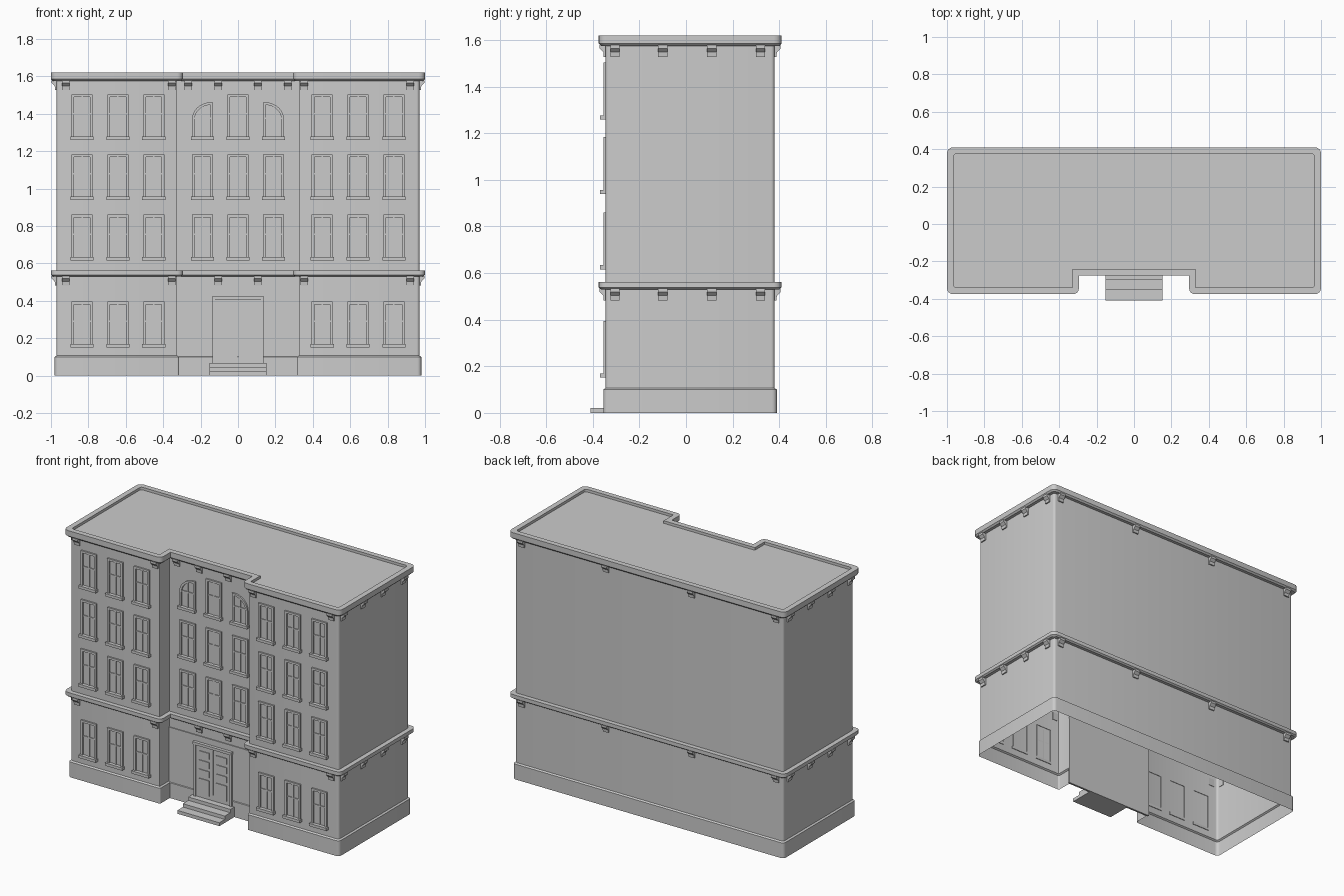
import bpy, bmesh
from math import sin, cos, pi

if "Cube" in bpy.data.objects:
    bpy.data.objects.remove(bpy.data.objects["Cube"])

X, Y0, Y1 = 0.97, -0.345, 0.38      # outer wall faces
NX, NY = 0.325, -0.245              # central recess
SEG = 4


def finish(bm, name, loc=(0, 0, 0), smooth=False):
    bmesh.ops.recalc_face_normals(bm, faces=bm.faces)
    me = bpy.data.meshes.new(name)
    bm.to_mesh(me)
    bm.free()
    return place(me, name, loc, smooth=smooth)


def place(me, name, loc, rot=0, smooth=False):
    ob = bpy.data.objects.new(name, me)
    ob.location = loc
    ob.rotation_euler.z = rot
    bpy.context.collection.objects.link(ob)
    if smooth:
        bpy.ops.object.select_all(action='DESELECT')
        ob.select_set(True)
        bpy.context.view_layer.objects.active = ob
        bpy.ops.object.shade_smooth_by_angle(angle=0.6)
    return ob


def box(bm, x0, x1, y0, y1, z0, z1):
    v = bmesh.ops.create_cube(bm, size=1)['verts']
    for p in v:
        p.co = (x0 if p.co.x < 0 else x1, y0 if p.co.y < 0 else y1,
                z0 if p.co.z < 0 else z1)


def plan(o):
    """Building footprint offset outwards by o, convex corners rounded."""
    pts = []

    def corner(x, y, r, a):
        # a = start angle of the quarter turn, centre inside the corner
        sx, sy = cos(a + pi / 4), sin(a + pi / 4)
        cx, cy = x - r * (1 if sx > 0 else -1), y - r * (1 if sy > 0 else -1)
        for i in range(SEG + 1):
            t = a + pi / 2 * i / SEG
            pts.append((cx + r * cos(t), cy + r * sin(t)))
    ro, ri = 0.015 + max(o, 0) * 0.6, max(o, 0.002)
    corner(X + o, Y1 + o, ro, 0)
    corner(-X - o, Y1 + o, ro, pi / 2)
    corner(-X - o, Y0 - o, ro, pi)
    corner(-NX + o, Y0 - o, ri, 1.5 * pi)
    pts.extend([(-NX + o, NY - o), (NX - o, NY - o)])
    corner(NX - o, Y0 - o, ri, pi)
    corner(X + o, Y0 - o, ro, 1.5 * pi)
    return pts


def loft(name, profile, cap=False):
    """Sweep an (offset, z) profile around the footprint."""
    bm = bmesh.new()
    rings = [[bm.verts.new((x, y, z)) for x, y in plan(o)] for o, z in profile]
    n = len(rings[0])
    for a, b in zip(rings, rings[1:]):
        for i in range(n):
            j = (i + 1) % n
            bm.faces.new((a[i], a[j], b[j], b[i]))
    if cap:
        bm.faces.new(rings[-1])
    return finish(bm, name, smooth=True)


# Wall shell with plinth, open below; string course; cornice with flat roof
loft("walls", [(0.01, 0), (0.01, 0.1), (0, 0.107), (0, 1.59)])
loft("string_course", [(0, 0.53), (0.02, 0.53), (0.03, 0.538), (0.03, 0.562), (0, 0.562)])
loft("cornice_and_roof", [(0, 1.575), (0.02, 1.575), (0.03, 1.585), (0.03, 1.62),
                          (-0.005, 1.62), (-0.005, 1.603)], cap=True)


# Windows: frame, glazing bars and sill, optional arched outer shoulder
def window_shape(i, h, arch):
    w = 0.056 - i
    pts = [(w, i), (w, h - i)]
    if arch:
        rx, ry = 0.1 - i, 0.092 - i
        pts += [(-w + rx - rx * sin(t), h - i - ry + ry * cos(t))
                for t in [k * pi / 16 for k in range(9)]]
    else:
        pts.append((-w, h - i))
    return pts + [(-w, i)]


def window_mesh(h, arch, flip=1):
    bm = bmesh.new()
    rings = []
    for i, y in ((0, 0.003), (0, -0.01), (0.014, -0.01), (0.014, -0.001)):
        rings.append([bm.verts.new((x * flip, y, z)) for x, z in window_shape(i, h, arch)])
    n = len(rings[0])
    for a, b in zip(rings, rings[1:]):
        for k in range(n):
            bm.faces.new((a[k], a[(k + 1) % n], b[(k + 1) % n], b[k]))
    bm.faces.new(rings[-1])
    box(bm, -0.004, 0.004, -0.006, 0, 0.013, h - 0.013)
    box(bm, -0.043, 0.043, -0.006, 0, h * 0.55, h * 0.55 + 0.008)
    box(bm, -0.062, 0.062, -0.024, 0.004, -0.004, 0.014)
    bmesh.ops.recalc_face_normals(bm, faces=bm.faces)
    me = bpy.data.meshes.new("window")
    bm.to_mesh(me)
    bm.free()
    return me


plain = window_mesh(0.24, False)
arched = {-1: window_mesh(0.198, True), 1: window_mesh(0.198, True, -1)}
for z in (0.155, 0.62, 0.943, 1.263):
    for s in (-1, 1):
        for x in (0.45, 0.642, 0.834):
            place(plain, "wing_window", (s * x, Y0, z))
    if z > 0.2:
        place(plain, "middle_window", (0, NY, z))
        for s in (-1, 1):
            if z > 1.2:
                place(arched[s], "arched_window", (s * 0.19, NY, z))
            else:
                place(plain, "middle_window", (s * 0.19, NY, z))

# Bracket: stepped console below the cornices, back at y=0, top at z=0
bm = bmesh.new()
prof = [(0.003, 0), (-0.026, 0), (-0.026, -0.014), (-0.01, -0.03), (-0.008, -0.05), (0.003, -0.05)]
sides = [[bm.verts.new((x, y, z)) for y, z in prof] for x in (-0.02, 0.02)]
for s in sides:
    bm.faces.new(s)
for i in range(6):
    j = (i + 1) % 6
    bm.faces.new((sides[0][i], sides[0][j], sides[1][j], sides[1][i]))
first = finish(bm, "bracket", (0.92, Y0, 1.578))
bracket = first.data
bpy.data.objects.remove(first)
for z in (0.533, 1.578):
    for s in (-1, 1):
        for x in (0.92, 0.355):
            place(bracket, "front_bracket", (s * x, Y0, z))
        for x in ((0.105, 0.267) if z > 1 else (0.105,)):
            place(bracket, "recess_bracket", (s * x, NY, z))
        for y in (-0.305, -0.1, 0.11, 0.32):
            place(bracket, "side_bracket", (s * X, y, z), s * pi / 2)
        for x in (0.92, 0.31):
            place(bracket, "back_bracket", (s * x, Y1, z), pi)

# Entrance wall panel inside the recess
bm = bmesh.new()
box(bm, -NX, NX, NY - 0.006, NY + 0.004, 0, 0.46)
finish(bm, "entrance_panel")

# Double door with raised panels, jambs and lintel
bm = bmesh.new()
d = NY - 0.006
for s in (-1, 1):
    a, b = sorted((s * 0.002, s * 0.125))
    box(bm, a, b, d - 0.006, d, 0.066, 0.403)
    a, b = sorted((s * 0.123, s * 0.137))
    box(bm, a, b, d - 0.014, d, 0.066, 0.406)
    a, b = sorted((s * 0.025, s * 0.1))
    for z, h in ((0.09, 0.1), (0.21, 0.04), (0.27, 0.04), (0.33, 0.04)):
        box(bm, a, b, d - 0.011, d, z, z + h)
box(bm, -0.14, 0.14, d - 0.02, d, 0.405, 0.422)
finish(bm, "double_door")

# Entrance steps
bm = bmesh.new()
for i, y in enumerate((-0.41, -0.353, -0.296)):
    box(bm, -0.152, 0.152, y, NY, i * 0.022, 0.022 * (i + 1))
finish(bm, "entrance_steps")
